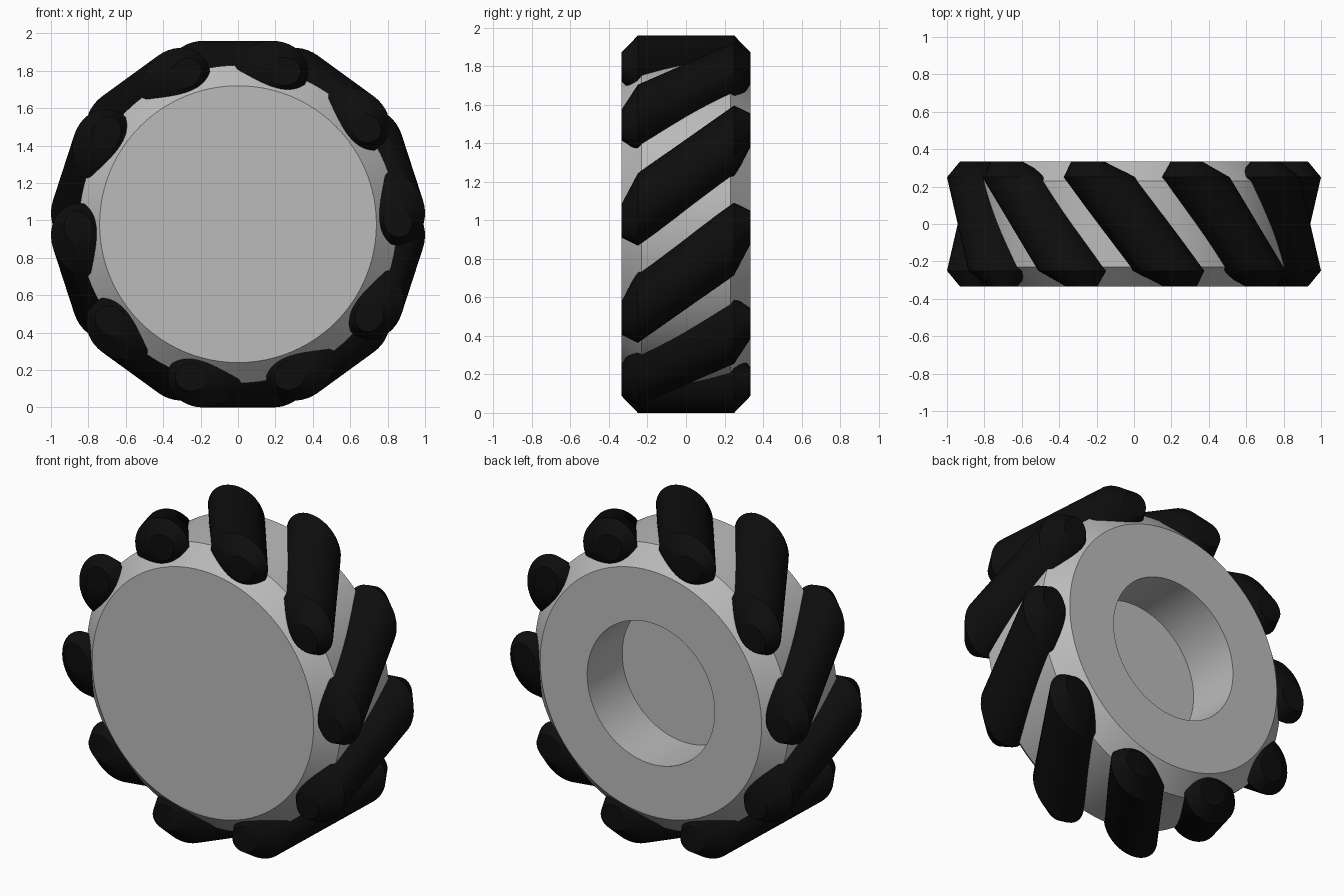
import bpy, bmesh, math
from mathutils import Matrix, Vector

if "Cube" in bpy.data.objects:
    bpy.data.objects.remove(bpy.data.objects["Cube"], do_unlink=True)

HALF_WIDTH = 0.335     # wheel half thickness
AXLE_Z = 0.98          # height of the wheel centre
ROLLERS = 10
SLANT = 0.74           # sideways shift of a roller per unit of depth


def material(name, colour, roughness):
    mat = bpy.data.materials.new(name)
    mat.use_nodes = True
    mat.diffuse_color = colour
    bsdf = mat.node_tree.nodes["Principled BSDF"]
    bsdf.inputs["Base Color"].default_value = colour
    bsdf.inputs["Roughness"].default_value = roughness
    return mat


def loft(name, sections, sides, mat):
    """Join elliptical sections (y, shift along x, radius x, radius z), capping both ends."""
    bm = bmesh.new()
    rings = []
    for y, shift, rx, rz in sections:
        angles = [2 * math.pi * i / sides for i in range(sides)]
        rings.append([bm.verts.new((shift + rx * math.cos(a), y, rz * math.sin(a)))
                      for a in angles])
    for a, b in zip(rings, rings[1:]):
        for i in range(sides):
            j = (i + 1) % sides
            bm.faces.new((a[i], a[j], b[j], b[i]))
    bm.faces.new(rings[0])
    bm.faces.new(rings[-1])
    bmesh.ops.recalc_face_normals(bm, faces=bm.faces)
    mesh = bpy.data.meshes.new(name)
    bm.to_mesh(mesh)
    bm.free()
    mesh.materials.append(mat)
    obj = bpy.data.objects.new(name, mesh)
    bpy.context.collection.objects.link(obj)
    bpy.ops.object.select_all(action="DESELECT")
    obj.select_set(True)
    bpy.context.view_layer.objects.active = obj
    bpy.ops.object.shade_smooth_by_angle(angle=math.radians(30))
    return obj


grey = material("hub grey", (0.5, 0.5, 0.5, 1), 0.5)
black = material("roller black", (0.004, 0.004, 0.004, 1), 0.6)

# Hub: solid front, chamfered rims, round recess in the back
hub_profile = [(-HALF_WIDTH, 0.74), (-0.23, 0.85), (0.23, 0.85),
               (HALF_WIDTH, 0.74), (HALF_WIDTH, 0.426), (0, 0.426)]
hub = loft("hub", [(y, 0, r, r) for y, r in hub_profile], 96, grey)
hub.location.z = AXLE_Z

# One slanted roller with tapered ends cut parallel to the wheel faces
roller_profile = [(-HALF_WIDTH, 0.075), (-0.25, 0.163), (0.25, 0.163), (HALF_WIDTH, 0.075)]
roller = loft("roller_1", [(y, -SLANT * y, r * 1.17, r) for y, r in roller_profile], 40, black)

# Repeat the roller around the rim
for i in range(ROLLERS):
    obj = roller if i == 0 else roller.copy()
    if i:
        obj.name = f"roller_{i + 1}"
        bpy.context.collection.objects.link(obj)
    turn = Matrix.Rotation(2 * math.pi * i / ROLLERS, 4, "Y")
    obj.matrix_world = (Matrix.Translation(Vector((0, 0, AXLE_Z))) @ turn
                        @ Matrix.Translation(Vector((0, 0, 0.817))))
